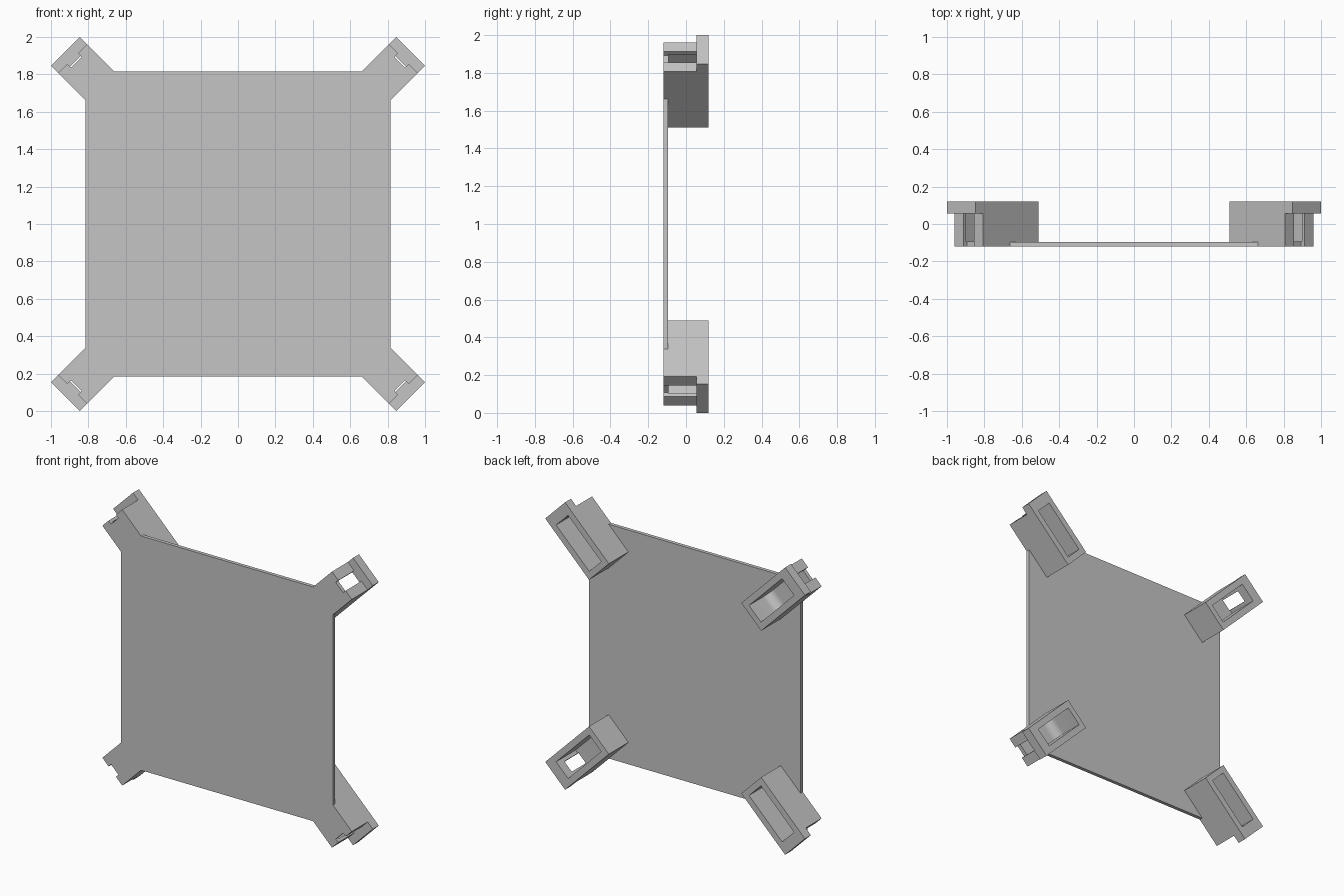
import bpy
import bmesh
import math
from mathutils import Matrix

if "Cube" in bpy.data.objects:
    bpy.data.objects.remove(bpy.data.objects["Cube"], do_unlink=True)

grey = bpy.data.materials.new("plain grey")
grey.use_nodes = True
colour = (0.56, 0.56, 0.56, 1)
grey.diffuse_color = colour
grey.node_tree.nodes["Principled BSDF"].inputs["Base Color"].default_value = colour

FRONT, BACK, SHEET = -0.12, 0.12, 0.025


def prism(name, profile, half):
    """Extrude an (x, y) profile from z = -half to z = +half."""
    bm = bmesh.new()
    face = bm.faces.new([bm.verts.new((x, y, -half)) for x, y in profile])
    ext = bmesh.ops.extrude_face_region(bm, geom=[face])
    verts = [v for v in ext["geom"] if isinstance(v, bmesh.types.BMVert)]
    bmesh.ops.translate(bm, verts=verts, vec=(0, 0, 2 * half))
    bmesh.ops.recalc_face_normals(bm, faces=bm.faces)
    mesh = bpy.data.meshes.new(name)
    bm.to_mesh(mesh)
    bm.free()
    mesh.materials.append(grey)
    obj = bpy.data.objects.new(name, mesh)
    bpy.context.collection.objects.link(obj)
    return obj


def rect(x0, x1, y0, y1):
    return [(x0, y0), (x1, y0), (x1, y1), (x0, y1)]


# Thin square panel
panel = prism("panel", rect(-0.815, 0.815, FRONT, FRONT + SHEET), 0.815)
panel.location.z = 1

# Corner clip: body with an overhanging rear flange at the outer end
INNER, END, FLANGE, STEP = 0.829, 1.25, 1.306, 0.055
clip = prism("corner_clip", [(INNER, FRONT), (END, FRONT), (END, STEP),
                             (FLANGE, STEP), (FLANGE, BACK), (INNER, BACK)], 0.108)

# Rear pocket, rounded where its inner wall meets the floor
floor, wall, r = FRONT + SHEET + 0.002, 0.87, 0.06
arc = [(wall + r - r * math.cos(a), floor + r - r * math.sin(a))
       for a in (i * math.pi / 16 for i in range(9))]
pocket = prism("pocket_cutter", arc + [(1.23, floor), (1.23, 0.2), (wall, 0.2)], 0.065)

# Notch through the end wall, open to the front and into the pocket
notch = prism("notch_cutter", rect(1.223, 1.4, -0.2, STEP), 0.04)

for cutter in (pocket, notch):
    cutter.hide_render = True
    mod = clip.modifiers.new(cutter.name, "BOOLEAN")
    mod.operation = "DIFFERENCE"
    mod.solver = "EXACT"
    mod.object = cutter

# Bake the cuts and drop the cutters
bpy.context.view_layer.update()
graph = bpy.context.evaluated_depsgraph_get()
clip_mesh = bpy.data.meshes.new_from_object(clip.evaluated_get(graph))
for obj in (clip, pocket, notch):
    bpy.data.objects.remove(obj, do_unlink=True)
clip_mesh.materials.clear()
clip_mesh.materials.append(grey)

# One clip on each diagonal
names = ("upper_right", "lower_right", "lower_left", "upper_left")
for i, corner in enumerate(names):
    obj = bpy.data.objects.new(corner + "_clip", clip_mesh.copy())
    bpy.context.collection.objects.link(obj)
    obj.matrix_world = (Matrix.Translation((0, 0, 1))
                        @ Matrix.Rotation(math.radians(90 * i - 45), 4, "Y"))
    bpy.ops.object.select_all(action="DESELECT")
    obj.select_set(True)
    bpy.context.view_layer.objects.active = obj
    bpy.ops.object.shade_smooth_by_angle(angle=math.radians(30))
